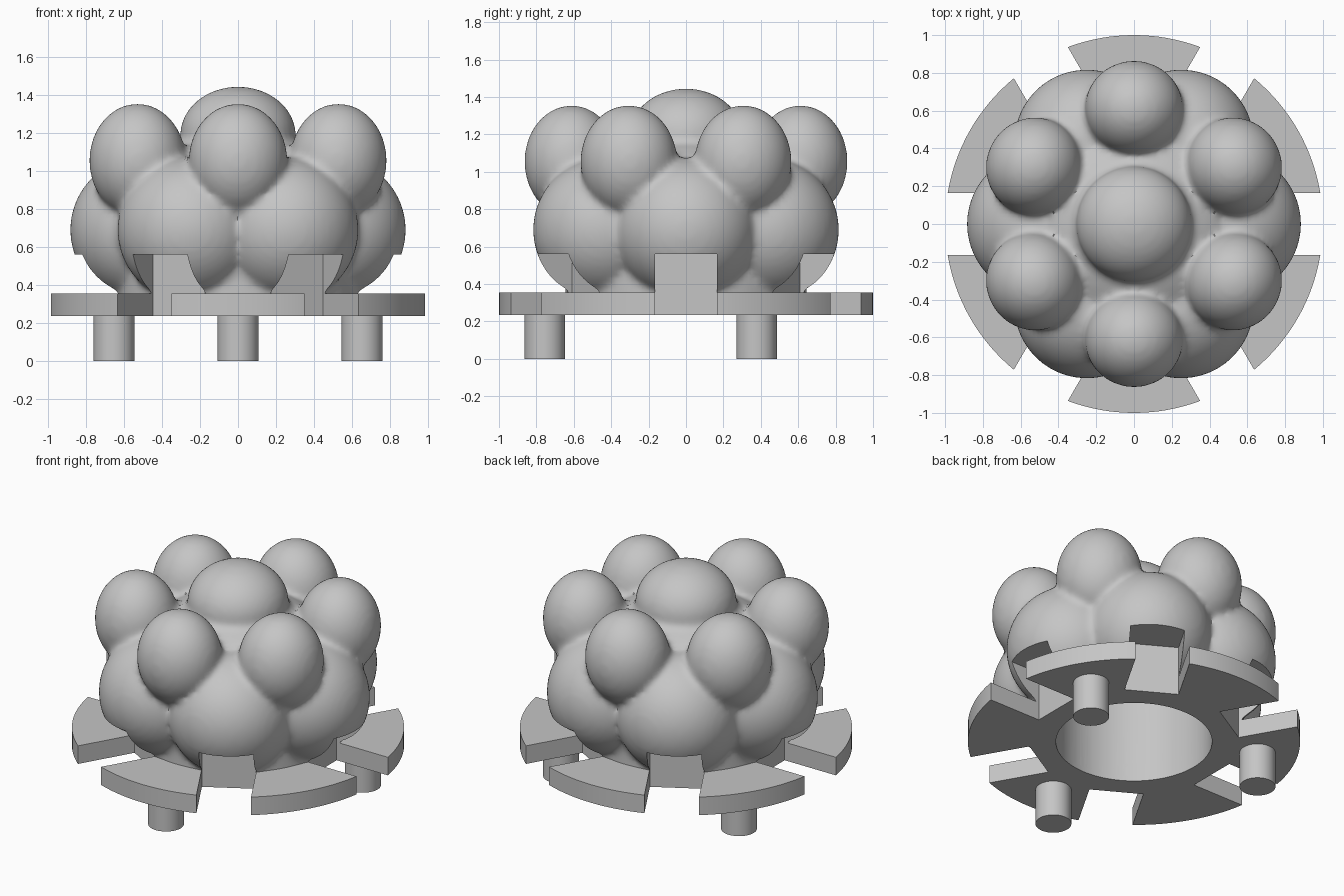
import bpy, math
from mathutils import Vector

if "Cube" in bpy.data.objects:
    bpy.data.objects.remove(bpy.data.objects["Cube"], do_unlink=True)

grey = bpy.data.materials.new("plain grey")
grey.use_nodes = True
GREY = (0.56, 0.56, 0.56, 1)
grey.diffuse_color = GREY
next(n for n in grey.node_tree.nodes if n.type == 'BSDF_PRINCIPLED').inputs["Base Color"].default_value = GREY


def polar(r, deg, z):
    a = math.radians(deg)
    return Vector((r * math.cos(a), r * math.sin(a), z))


def ellipsoid(loc, scale, deg=0):
    bpy.ops.mesh.primitive_uv_sphere_add(segments=48, ring_count=32, radius=1, location=loc,
                                         rotation=(0, 0, math.radians(deg)))
    bpy.context.object.scale = scale
    return bpy.context.object


def cylinder(r, z0, z1, loc=(0, 0, 0), sides=96):
    bpy.ops.mesh.primitive_cylinder_add(vertices=sides, radius=r, depth=z1 - z0,
                                        location=(loc[0], loc[1], (z0 + z1) / 2))
    return bpy.context.object


def join(parts, name):
    bpy.ops.object.select_all(action='DESELECT')
    for p in parts:
        p.select_set(True)
    bpy.context.view_layer.objects.active = parts[0]
    if len(parts) > 1:
        bpy.ops.object.join()
    bpy.ops.object.transform_apply(location=True, rotation=True, scale=True)
    parts[0].name = name
    return parts[0]


def apply(obj, mod):
    bpy.ops.object.select_all(action='DESELECT')
    obj.select_set(True)
    bpy.context.view_layer.objects.active = obj
    bpy.ops.object.modifier_apply(modifier=mod.name)


def finish(obj, angle=35):
    bpy.ops.object.select_all(action='DESELECT')
    obj.select_set(True)
    bpy.context.view_layer.objects.active = obj
    obj.data.materials.clear()
    obj.data.materials.append(grey)
    bpy.ops.object.shade_smooth_by_angle(angle=math.radians(angle))


# Cutters: six radial slots and the central bore
cutters = [cylinder(0.47, 0.1, 0.9)]
for k in range(6):
    bpy.ops.mesh.primitive_cube_add(size=1, location=polar(0.91, 60 * k, 0.33),
                                    rotation=(0, 0, math.radians(60 * k)))
    bpy.context.object.scale = (0.6, 0.33, 0.46)
    cutters.append(bpy.context.object)
cutter = join(cutters, "slot_cutter")
cutter.hide_render = True


def cut(obj):
    mod = obj.modifiers.new("slots", 'BOOLEAN')
    mod.operation = 'DIFFERENCE'
    mod.solver = 'EXACT'
    mod.object = cutter
    apply(obj, mod)


# Lobed body: core, pedestal, crown bump, six side lobes and six upper knobs
parts = [ellipsoid((0, 0, 0.69), (0.69, 0.69, 0.52)),
         cylinder(0.645, 0.27, 0.5),
         ellipsoid((0, 0, 1.19), (0.305, 0.305, 0.255))]
for k in range(6):
    parts.append(ellipsoid(polar(0.5, 60 * k, 0.69), (0.385, 0.385, 0.385)))
    parts.append(ellipsoid(polar(0.612, 60 * k + 30, 1.055), (0.252, 0.26, 0.3), 60 * k + 30))
body = join(parts, "lobed_body")
remesh = body.modifiers.new("fuse", 'REMESH')
remesh.mode = 'VOXEL'
remesh.voxel_size = 0.02
apply(body, remesh)
smooth = body.modifiers.new("soften", 'SMOOTH')
smooth.factor = 0.5
smooth.iterations = 8
apply(body, smooth)
cut(body)
finish(body, 40)

# Slotted base plate
plate = join([cylinder(1.0, 0.235, 0.355, sides=144)], "base_plate")
cut(plate)
finish(plate)

# Three pegs
for k, label in enumerate(("back_left", "back_right", "front")):
    peg = join([cylinder(0.108, 0, 0.24, polar(0.755, 30 + 120 * k, 0), 48)], label + "_peg")
    finish(peg)

cutter.hide_set(True)
bpy.data.objects.remove(cutter, do_unlink=True)
